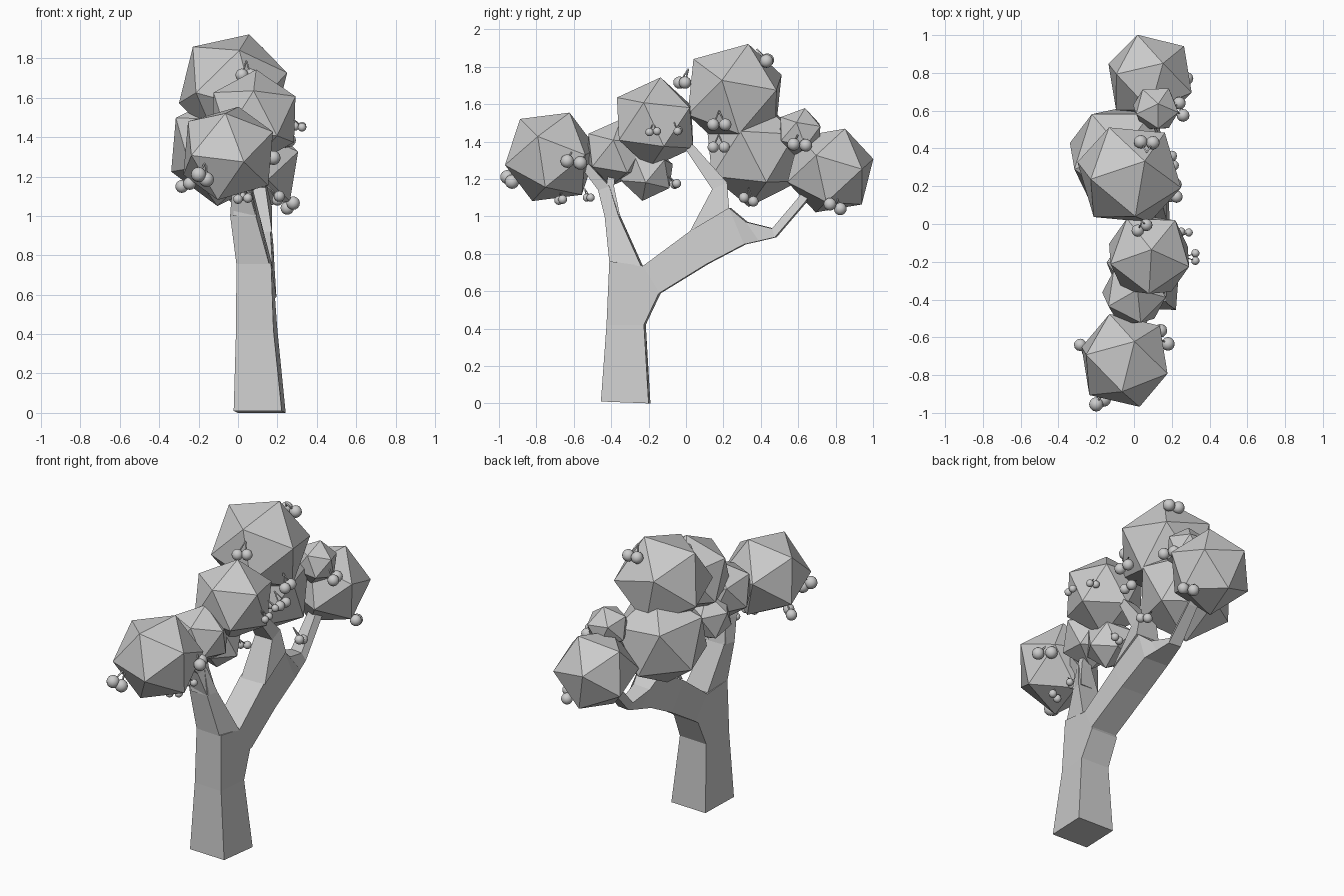
import bpy, bmesh
from mathutils import Vector, Matrix


def make_object(name, bm, smooth=False):
    bmesh.ops.recalc_face_normals(bm, faces=bm.faces)
    for f in bm.faces:
        f.smooth = smooth
    mesh = bpy.data.meshes.new(name)
    bm.to_mesh(mesh)
    bm.free()
    ob = bpy.data.objects.new(name, mesh)
    bpy.context.collection.objects.link(ob)
    return ob


def limb(name, rings, twist=0.01):
    """Four-sided limb; each ring is (y1, z1, y2, z2, x centre, x half width)."""
    bm = bmesh.new()
    loops = []
    t = twist
    for y1, z1, y2, z2, x, h in rings:
        loops.append([bm.verts.new(p) for p in (
            (x - h - t, y1 + t, z1), (x + h - t, y1, z1),
            (x + h + t, y2 - t, z2), (x - h + t, y2, z2))])
    for a, b in zip(loops, loops[1:]):
        for i in range(4):
            j = (i + 1) % 4
            bm.faces.new((a[i], a[j], b[j], b[i]))
    bm.faces.new(loops[0][::-1])
    bm.faces.new(loops[-1])
    return make_object(name, bm)


def leaf_clump(name, centre, r, a, b):
    """Icosahedron with one corner towards a and a neighbouring corner towards b."""
    z = Vector(a).normalized()
    b = Vector(b)
    x = (b - z * b.dot(z)).normalized()
    rot = Matrix((x, z.cross(x), z)).transposed().to_4x4()
    bm = bmesh.new()
    bmesh.ops.create_icosphere(bm, subdivisions=1, radius=r,
                               matrix=Matrix.Translation(centre) @ rot)
    return make_object(name, bm)


def cherry_pair(name, r, p, q, inward):
    """Two berries whose stems meet at a point above, pulled towards the foliage."""
    p, q = Vector(p), Vector(q)
    apex = (p + q) / 2 + Vector(inward) * r + Vector((0, 0, 2.2 * r))
    bm = bmesh.new()
    for c in (p, q):
        bmesh.ops.create_uvsphere(bm, u_segments=12, v_segments=8, radius=r,
                                  matrix=Matrix.Translation(c))
        d = apex - c
        m = Matrix.Translation((apex + c) / 2) @ d.to_track_quat('Z', 'Y').to_matrix().to_4x4()
        bmesh.ops.create_cone(bm, cap_ends=True, segments=6, radius1=0.13 * r,
                              radius2=0.13 * r, depth=d.length, matrix=m)
    return make_object(name, bm, True)


# Trunk bending into the long rear branch
limb("trunk", [
    (-.455, .01, -.19, 0, .11, .122),
    (-.425, .42, -.215, .42, .095, .095),
    (-.41, .76, -.138, .583, .09, .088),
    (-.23, .735, -.132, .59, .10, .085),
    (.02, .92, .12, .745, .09, .085),
    (.23, 1.045, .32, .85, .09, .08),
    (.32, .97, .40, .868, .09, .06),
    (.46, .935, .485, .888, .09, .04),
    (.60, 1.10, .645, 1.075, .09, .03),
    (.69, 1.22, .73, 1.20, .09, .025)])
# Upright branches and twig
limb("front_branch", [
    (-.41, .755, -.23, .733, .085, .083),
    (-.435, 1.0, -.35, 1.0, .035, .065),
    (-.47, 1.14, -.40, 1.16, .02, .04),
    (-.56, 1.26, -.51, 1.28, .0, .025)])
limb("front_twig", [
    (-.435, 1.0, -.352, 1.0, .035, .06),
    (-.425, 1.16, -.385, 1.16, .03, .035),
    (-.41, 1.30, -.37, 1.30, .01, .025)], 0)
limb("middle_branch", [
    (.02, .918, .23, 1.043, .09, .083),
    (.14, 1.145, .22, 1.18, .08, .06),
    (0, 1.355, .05, 1.37, .07, .035),
    (-.08, 1.42, -.04, 1.45, .07, .025)], 0)

# Faceted foliage
clumps = [
    ("front", (-.05, -.722, 1.318), .262, (.2, .38, .9), (-.3, .94, .18)),
    ("rear", (.085, .772, 1.245), .247, (.28, .32, .91), (-.27, .93, .25)),
    ("top", (-.025, .26, 1.65), .293, (.28, .25, .93), (.08, -.82, .57)),
    ("middle", (-.08, .36, 1.34), .292, (-.9, .24, -.4), (-.12, -.07, -.97)),
    ("centre", (.08, -.165, 1.50), .245, (.05, .12, .99), (0, -.82, .6)),
    ("small_front", (0, -.375, 1.34), .182, (.1, .15, .98), (.2, -.8, .6)),
    ("small_low", (0, -.21, 1.235), .155, (.1, -.15, -.98), (.3, .8, -.5)),
    ("small_rear", (.115, .61, 1.45), .132, (.1, .2, .97), (.1, -.8, .6)),
]
for name, c, r, a, b in clumps:
    leaf_clump(name + "_foliage", c, r, a, b)

# Cherries hanging in pairs
pairs = [
    (.036, (.14, -.565, 1.285), (.18, -.635, 1.295), (-1, 0, 0)),
    (.038, (-.20, -.955, 1.21), (-.16, -.93, 1.185), (.5, 1.5, 0)),
    (.033, (-.285, -.64, 1.15), (-.245, -.67, 1.165), (1, 0, 0)),
    (.024, (0, -.68, 1.085), (.05, -.66, 1.09), (0, 0, 0)),
    (.022, (.05, -.51, 1.10), (.02, -.53, 1.10), (0, -1, 0)),
    (.022, (.325, -.155, 1.455), (.325, -.195, 1.45), (-2.5, 0, 0)),
    (.022, (.29, -.045, 1.455), (.25, -.04, 1.46), (-1, -1, 0)),
    (.024, (.10, -.05, 1.175), (.06, -.06, 1.17), (0, -2, 0)),
    (.033, (.02, -.035, 1.715), (.065, -.005, 1.715), (0, 1, 0)),
    (.036, (.035, .435, 1.835), (.10, .43, 1.83), (0, -1.5, -.5)),
    (.033, (.225, .145, 1.49), (.22, .21, 1.49), (-1, 0, 0)),
    (.030, (.19, .145, 1.37), (.19, .205, 1.37), (-2, 0, 0)),
    (.028, (.21, .31, 1.10), (.20, .36, 1.08), (-2, 0, 0)),
    (.034, (.26, .575, 1.385), (.24, .64, 1.38), (-1.5, 0, 0)),
    (.034, (.28, .77, 1.065), (.25, .825, 1.04), (-1.5, 0, 0)),
]
for i, (r, p, q, inward) in enumerate(pairs):
    cherry_pair(f"cherry_pair_{i + 1}", r, p, q, inward)
